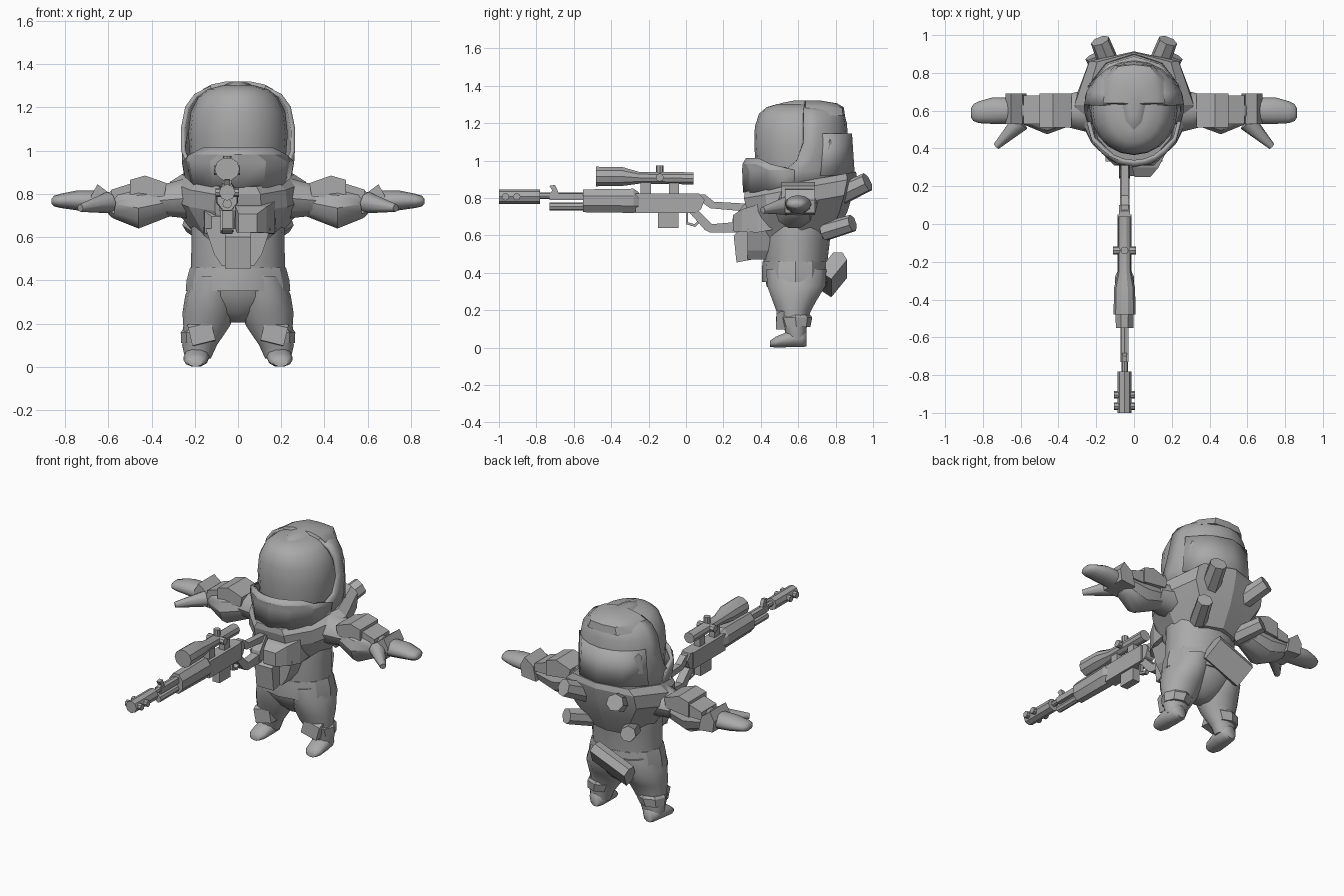
import bpy, bmesh, math
from mathutils import Vector, Matrix

grey = bpy.data.materials.new("mid_grey")
grey.diffuse_color = (0.4, 0.4, 0.4, 1)


def finish(name, bm, angle=30):
    bmesh.ops.remove_doubles(bm, verts=bm.verts, dist=0.0005)
    bmesh.ops.recalc_face_normals(bm, faces=bm.faces)
    me = bpy.data.meshes.new(name)
    bm.to_mesh(me)
    bm.free()
    me.materials.append(grey)
    ob = bpy.data.objects.new(name, me)
    bpy.context.collection.objects.link(ob)
    if angle:
        bpy.context.view_layer.objects.active = ob
        ob.select_set(True)
        bpy.ops.object.shade_smooth_by_angle(angle=math.radians(angle))
        ob.select_set(False)
    return ob


def place(axis, t, a, b):
    return Vector({"x": (t, a, b), "y": (a, t, b), "z": (a, b, t)}[axis])


def skin(bm, rings, closed=True):
    n = len(rings[0])
    for r, s in zip(rings, rings[1:]):
        for i in range(n if closed else n - 1):
            j = (i + 1) % n
            bm.faces.new((r[i], r[j], s[j], s[i]))


# Closed loft through sections (t, centre a, centre b, radius a, radius b);
# elliptical unless a unit outline is given
def loft(name, axis, secs, n=12, angle=30, tilt=0, turn=0, outline=None):
    bm = bmesh.new()
    unit = outline or [(math.cos(2 * math.pi * (i + turn) / n), math.sin(2 * math.pi * (i + turn) / n))
                       for i in range(n)]
    rings = []
    for t, a, b, ra, rb in secs:
        ring = []
        for u, v in unit:
            p = place(axis, t, a + ra * u, b + rb * v)
            p.z += tilt * (p.y - 0.6)
            ring.append(bm.verts.new(p))
        rings.append(ring)
    skin(bm, rings)
    bm.faces.new(rings[0])
    bm.faces.new(rings[-1])
    return finish(name, bm, angle)


# Symmetric outline from its right half, back to front
def mirrored(back, half, front=()):
    return [back] + half + list(front) + [(-u, v) for u, v in reversed(half)]


# Open curved plate, sections (z, centre y, radius x, radius y, half sweep in degrees)
def band(name, secs, n, thick, angle=30):
    bm = bmesh.new()
    rings = []
    for z, cy, rx, ry, sweep in secs:
        ws = [math.radians(sweep) * (2 * i / n - 1) for i in range(n + 1)]
        rings.append([bm.verts.new((rx * math.sin(w), cy + ry * math.cos(w), z)) for w in ws])
    skin(bm, rings, False)
    ob = finish(name, bm, angle)
    mod = ob.modifiers.new("thickness", "SOLIDIFY")
    mod.thickness, mod.offset = thick, 0
    return ob


# Straight extrusion of a profile along an axis
def prism(name, axis, pts, t0, t1):
    bm = bmesh.new()
    rings = [[bm.verts.new(place(axis, t, a, b)) for a, b in pts] for t in (t0, t1)]
    skin(bm, rings)
    bm.faces.new(rings[0])
    bm.faces.new(rings[1])
    return finish(name, bm, 0)


def box(name, x0, x1, y0, y1, z0, z1):
    return prism(name, "x", [(y0, z0), (y1, z0), (y1, z1), (y0, z1)], x0, x1)


def rod(name, p, q, r1, r2, n=8, angle=40):
    p, q = Vector(p), Vector(q)
    d = q - p
    m = Matrix.Translation((p + q) / 2) @ d.to_track_quat("Z", "Y").to_matrix().to_4x4()
    bm = bmesh.new()
    bmesh.ops.create_cone(bm, cap_ends=True, segments=n, radius1=r1, radius2=r2, depth=d.length, matrix=m)
    return finish(name, bm, angle)


# Head: smooth dome, outer shell, crown, jaw guard, rear plate
loft("face_dome", "z", [(.84, 0, .6, .2, .2), (.95, 0, .6, .22, .225), (1.08, 0, .6, .23, .235),
     (1.18, 0, .6, .218, .232), (1.25, 0, .6, .182, .21), (1.285, 0, .6, .14, .17), (1.303, 0, .6, .07, .11)], 20, 60)
band("helmet_shell", [(.86, .62, .235, .235, 115), (.95, .62, .25, .24, 112), (1.0, .62, .255, .24, 97),
     (1.1, .62, .255, .238, 88), (1.2, .62, .235, .23, 88), (1.255, .62, .195, .215, 88),
     (1.29, .63, .125, .175, 90)], 10, .02)
crown = mirrored((0, .21), [(.1, .2), (.17, .12), (.19, .0), (.09, -.01), (.06, -.12)], [(0, -.17)])
loft("crown", "z", [(1.24, 0, .64, 1, 1), (1.285, 0, .64, .85, .97), (1.306, 0, .64, .65, .8),
     (1.32, 0, .64, .3, .4)], 12, 30, 0, 0, crown)
band("jaw_guard", [(.83, .58, .225, -.265, 90), (.95, .58, .25, -.27, 90), (.98, .58, .245, -.268, 62),
     (1.01, .58, .235, -.25, 42)], 6, .02, 20)
band("rear_head_plate", [(.92, .6, .255, .285, 66), (1.145, .6, .25, .27, 62)], 4, .035, 20)

# Body, hem and mantle
loft("torso", "z", [(.205, 0, .59, .05, .05), (.25, 0, .59, .13, .1), (.33, 0, .59, .215, .16),
     (.45, 0, .585, .218, .17), (.58, 0, .59, .215, .18), (.72, 0, .6, .22, .19), (.92, 0, .6, .17, .17)], 16, 60)
loft("jacket_hem", "z", [(.35, 0, .585, .242, .178), (.4, 0, .585, .238, .18), (.46, 0, .585, .222, .176)], 12)
shield = mirrored((0, 1.03), [(.75, .86), (1, .1), (.7, -.58), (.33, -.95)])
loft("mantle", "z", [(.885, 0, .6, .26, .3), (.85, 0, .6, .315, .305), (.77, 0, .6, .325, .285),
     (.68, 0, .595, .255, .26), (.56, 0, .59, .16, .2)], 9, 15, .18, 0, shield)

# Chest pouches
loft("chest_pouch_right", "y", [(.33, -.08, .66, .06, .05), (.37, -.085, .67, .1, .075), (.47, -.09, .68, .1, .08)],
     4, 10, 0, .5)
loft("chest_pouch_left", "y", [(.25, .045, .665, .06, .06), (.3, .06, .68, .1, .085), (.38, .075, .69, .135, .105),
     (.46, .08, .7, .135, .1)], 4, 10, 0, .5)
prism("belly_pouch", "x", [(.27, .455), (.4, .48), (.45, .64), (.3, .64), (.255, .6)], -.06, .06)
prism("belly_panel", "y", [(-.075, .47), (.075, .47), (.11, .52), (.15, .64), (-.15, .64), (-.11, .52)], .33, .45)

for s, side in ((-1, "right"), (1, "left")):
    # Arm with flared sleeve, stacked plates and mitten hand
    loft("upper_arm_" + side, "x", [(s * .18, .6, .785, .13, .11), (s * .3, .6, .775, .1, .085),
         (s * .36, .6, .77, .085, .075)], 10, 40)
    loft("sleeve_" + side, "x", [(s * .31, .6, .765, .07, .07), (s * .46, .58, .735, .105, .1),
         (s * .58, .6, .755, .075, .07), (s * .6, .6, .755, .05, .05)], 10, 35)
    prism("shoulder_plate_" + side, "y", [(s * .34, .79), (s * .33, .85), (s * .43, .885),
          (s * .5, .865), (s * .5, .77)], .51, .69)
    prism("forearm_plate_" + side, "y", [(s * .48, .77), (s * .49, .85), (s * .585, .82), (s * .59, .77)], .53, .68)
    prism("cuff_" + side, "y", [(s * .57, .71), (s * .59, .8), (s * .65, .845), (s * .68, .79), (s * .67, .72)], .53, .69)
    loft("hand_" + side, "x", [(s * .57, .6, .76, .05, .045), (s * .66, .6, .765, .07, .05),
         (s * .75, .6, .77, .07, .045), (s * .82, .592, .768, .058, .033), (s * .85, .59, .767, .045, .025),
         (s * .862, .588, .766, .025, .013)], 12, 60)
    rod("thumb_" + side, (s * .6, .54, .76), (s * .73, .41, .735), .05, .018, 8, 60)

    # Leg, knee pad, boot
    loft("leg_" + side, "z", [(.42, s * .1, .59, .11, .165), (.33, s * .122, .59, .122, .16),
         (.25, s * .135, .58, .122, .12), (.19, s * .145, .575, .108, .092), (.1, s * .178, .585, .08, .06),
         (.04, s * .185, .59, .06, .055)], 14, 60)
    pad = prism("knee_pad_" + side, "x", [(-.06, -.045), (.04, -.05), (.04, .04), (-.03, .055), (-.055, .04)], -.055, .055)
    pad.matrix_world = Matrix.Translation((s * .168, .54, .155)) @ Matrix.Rotation(s * math.radians(14), 4, "Y")
    loft("boot_strap_" + side, "z", [(.11, s * .183, .59, .08, .075), (.16, s * .17, .585, .095, .09),
         (.175, s * .165, .585, .09, .08)], 8, 25)
    loft("foot_" + side, "y", [(.45, s * .197, .02, .035, .018), (.48, s * .196, .03, .055, .03),
         (.55, s * .192, .045, .06, .045), (.62, s * .187, .05, .055, .05), (.645, s * .187, .045, .035, .04)], 10, 60)

    # Canisters on the back
    rod("upper_canister_" + side, (s * .12, .82, .815), (s * .18, .97, .885), .058, .052, 7)
    rod("lower_canister_" + side, (s * .14, .74, .62), (s * .215, .89, .665), .052, .047, 7)

# Slanted pouch on the lower back
pouch = prism("hip_pouch", "x", [(-.04, -.08), (.04, -.08), (.045, .06), (0, .08), (-.04, .05)], -.13, .13)
pouch.matrix_world = (Matrix.Translation((-.04, .79, .4)) @ Matrix.Rotation(math.radians(-22), 4, "Y")
                      @ Matrix.Rotation(math.radians(-35), 4, "X"))

# Rifle, built along y
gx = -.05
rod("muzzle_brake", (gx, -1, .807), (gx, -.78, .807), .038, .038)
for i, y in enumerate((-.965, -.905)):
    rod("muzzle_stud_%d" % i, (gx - .055, y, .807), (gx + .055, y, .807), .02, .02)
rod("barrel", (gx, -.79, .812), (gx, -.5, .812), .017, .017)
rod("lower_tube", (gx, -.73, .755), (gx, -.5, .755), .022, .022)
box("barrel_clamp", gx - .02, gx + .02, -.73, -.54, .79, .825)
prism("front_sight", "x", [(-.73, .82), (-.68, .82), (-.69, .85), (-.7, .87), (-.73, .865), (-.715, .84)], gx - .012, gx + .012)
loft("handguard", "y", [(-.55, gx, .785, .05, .066), (-.28, gx, .785, .055, .07), (-.25, gx, .778, .04, .055)], 8, 20, 0, .5)
box("receiver", gx - .038, gx + .038, -.27, .05, .72, .825)
prism("receiver_tail", "x", [(.05, .72), (.08, .74), (.1, .79), (.07, .825), (.05, .825)], gx - .03, gx + .03)
box("magazine", gx - .025, gx + .025, -.15, -.04, .64, .73)
for i, y in enumerate((-.215, -.065)):
    box("scope_mount_%d" % i, gx - .02, gx + .02, y - .027, y + .027, .81, .885)
loft("scope", "y", [(-.48, gx, .915, .058, .055), (-.34, gx, .915, .056, .053), (-.25, gx, .908, .035, .033),
     (.04, gx, .905, .036, .034)], 10, 25)
rod("scope_side_knob", (gx - .06, -.14, .91), (gx + .06, -.14, .91), .022, .022)
rod("scope_top_knob", (gx, -.14, .91), (gx, -.14, .975), .02, .02)
prism("trigger_guard", "x", [(0, .72), (0, .66), (.05, .645), (.075, .67), (.065, .68), (.045, .66), (.012, .67), (.012, .72)],
      gx - .012, gx + .012)
prism("stock_upper_bar", "x", [(.06, .82), (.1, .82), (.15, .78), (.32, .77), (.36, .72), (.3, .73), (.13, .745), (.08, .78)],
      gx - .02, gx + .02)
prism("stock_grip", "x", [(.02, .72), (.07, .73), (.14, .66), (.25, .67), (.38, .67), (.38, .615), (.13, .615), (.1, .63)],
      gx - .025, gx + .025)
prism("stock_butt", "x", [(.24, .63), (.4, .61), (.4, .77), (.31, .765), (.25, .69)], gx - .03, gx + .03)
